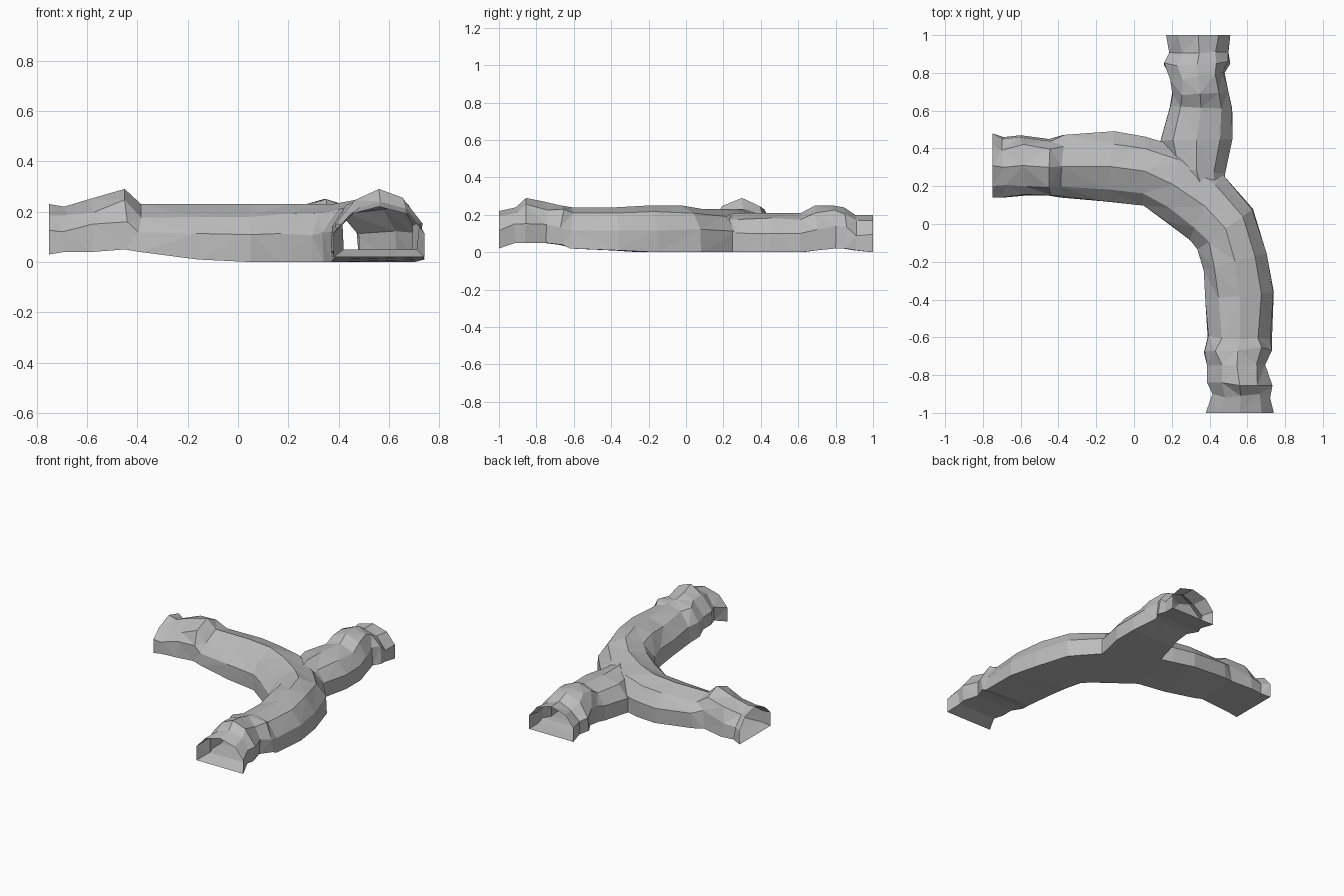
import bpy, bmesh, random
from mathutils import Vector

random.seed(4)
cube = bpy.data.objects.get("Cube")
if cube:
    bpy.data.objects.remove(cube)

# One grey stone for everything
stone = bpy.data.materials.new("grey stone")
stone.use_nodes = True
grey = (0.5, 0.5, 0.5, 1)
stone.diffuse_color = grey
stone.node_tree.nodes["Principled BSDF"].inputs["Base Color"].default_value = grey

# Arch section: position across the floor (-1..1) and share of the height
ARCH = [(-1, 0), (-1, .48), (-.64, .85), (0, 1), (.64, .85), (1, .48), (1, 0)]


def tunnel(name, stations, rough, low_shoulder):
    """Sweep the arch through stations of outer foot, inner foot, floor and crown."""
    bm = bmesh.new()
    rings = []
    last = len(stations) - 1
    for i, (ax, ay, bx, by, floor, crown) in enumerate(stations):
        a, b = Vector((ax, ay, 0)), Vector((bx, by, 0))
        ring = []
        for k, (across, up) in enumerate(ARCH):
            # the inner shoulder is worn down to a plain slope on some stretches
            if k == 4 and low_shoulder(a):
                up = .77
            p = a.lerp(b, (across + 1) / 2)
            p.z = floor + (crown - floor) * up
            if 0 < i < last and 0 < k < len(ARCH) - 1 and k != 3:
                amount = rough(a)
                p += Vector([random.uniform(-amount, amount) for _ in range(3)])
            ring.append(bm.verts.new(p))
        rings.append(ring)
    count = len(ARCH)
    for r, s in zip(rings, rings[1:]):
        for k in range(count):
            n = (k + 1) % count
            bm.faces.new((r[k], r[n], s[n], s[k]))
    bm.faces.new(rings[0])
    bm.faces.new(rings[-1])
    bmesh.ops.triangulate(bm, faces=bm.faces[:])
    bmesh.ops.recalc_face_normals(bm, faces=bm.faces[:])
    mesh = bpy.data.meshes.new(name)
    bm.to_mesh(mesh)
    bm.free()
    mesh.materials.append(stone)
    obj = bpy.data.objects.new(name, mesh)
    bpy.context.collection.objects.link(obj)
    return obj


# Curved main passage, from the right mouth round to the front mouth
west_half = [
    (-.75, .48, -.75, .14, .04, .24), (-.69, .46, -.69, .14, .05, .23),
    (-.6, .47, -.58, .15, .05, .26), (-.45, .45, -.45, .15, .06, .30),
    (-.38, .47, -.39, .14, .05, .24), (-.1, .49, -.16, .12, .02, .24),
    (.06, .46, .05, .10, .01, .24), (.24, .41, .17, .01, .01, .24),
    (.46, .27, .29, -.08, .01, .24),
]
front_half = [
    (.63, .08, .34, -.13, .01, .26), (.7, -.15, .37, -.25, .01, .26),
    (.74, -.36, .38, -.4, .02, .25), (.73, -.62, .39, -.6, .03, .25),
    (.73, -.66, .37, -.68, .05, .26), (.69, -.75, .4, -.76, .06, .28),
    (.72, -.86, .4, -.85, .06, .30), (.71, -.91, .42, -.91, .06, .25),
    (.74, -1, .38, -1, .03, .23),
]


def main_rough(p):
    return .014 if p.x < -.35 or p.y < -.6 else .005


main = tunnel("main_passage", west_half + front_half, main_rough, lambda p: p.x < .2)

# Side passage, from the back mouth down into the bend
branch_stations = [
    (.51, 1, .17, 1, .01, .21), (.5, .91, .19, .9, .02, .21),
    (.51, .85, .16, .84, .03, .25), (.48, .8, .2, .77, .03, .26),
    (.5, .7, .2, .68, .02, .26), (.52, .61, .19, .62, .01, .22),
    (.52, .45, .14, .44, .01, .22), (.48, .27, .18, .3, .01, .22),
    (.47, .1, .3, .1, .02, .2),
]
branch = tunnel("side_passage", branch_stations,
                lambda p: .014 if p.y > .7 else .005, lambda p: False)

# Join the two into one hollow junction
join = main.modifiers.new("join", 'BOOLEAN')
join.operation = 'UNION'
join.solver = 'EXACT'
join.object = branch
bpy.context.view_layer.update()
graph = bpy.context.evaluated_depsgraph_get()
joined = bpy.data.meshes.new_from_object(main.evaluated_get(graph))
main.modifiers.clear()
main.data = joined
main.name = "tunnel_junction"
bpy.data.objects.remove(branch)

# Open the three mouths
bm = bmesh.new()
bm.from_mesh(joined)
caps = [f for f in bm.faces
        if all(v.co.x < -.749 for v in f.verts) or all(abs(v.co.y) > .999 for v in f.verts)]
bmesh.ops.delete(bm, geom=caps, context='FACES')
low = min(v.co.z for v in bm.verts)
for v in bm.verts:
    v.co.z -= low
bm.to_mesh(joined)
bm.free()
joined.update()
